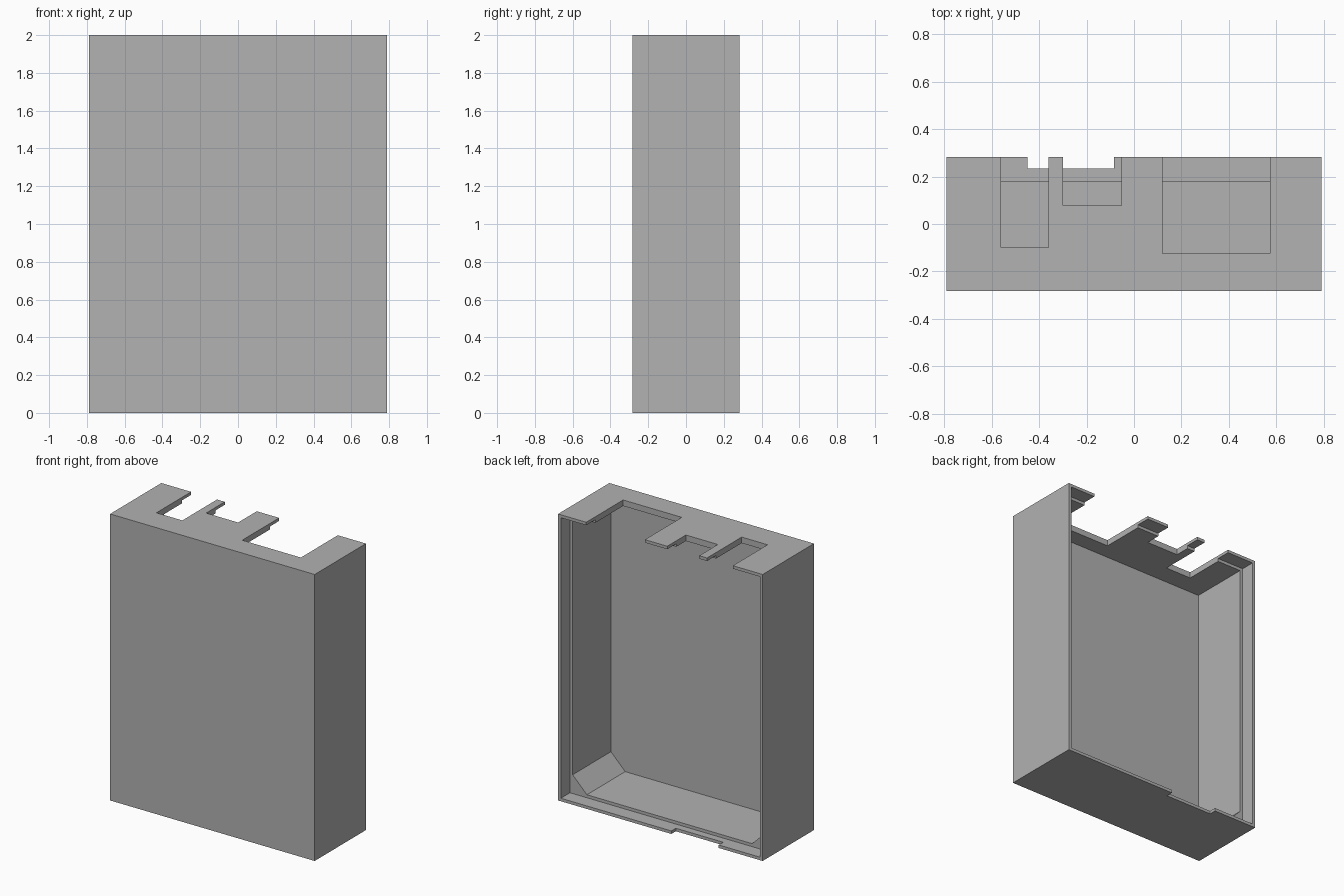
import bpy
import bmesh
from mathutils import Vector

cube = bpy.data.objects.get("Cube")
if cube:
    bpy.data.objects.remove(cube, do_unlink=True)

# Main sizes
W, D, H = 0.79, 0.2825, 2.0     # half width, half depth, height
WALL, LIP = 0.042, 0.021        # full wall and thin rear lip
STEP_Y = 0.182                  # where the wall thins to the lip
CHAMFER = 0.11                  # filled lower inside corners
OUT = 0.1                       # overshoot of cutters

grey = bpy.data.materials.new("plain grey")
grey.use_nodes = True
colour = (0.445, 0.445, 0.445, 1)
grey.diffuse_color = colour
grey.node_tree.nodes["Principled BSDF"].inputs["Base Color"].default_value = colour


def prism(name, outline, y0, y1):
    """Extrude an x-z outline from y0 to y1."""
    bm = bmesh.new()
    face = bm.faces.new([bm.verts.new((x, y0, z)) for x, z in outline])
    result = bmesh.ops.extrude_face_region(bm, geom=[face])
    verts = [v for v in result["geom"] if isinstance(v, bmesh.types.BMVert)]
    bmesh.ops.translate(bm, verts=verts, vec=Vector((0, y1 - y0, 0)))
    bmesh.ops.recalc_face_normals(bm, faces=bm.faces)
    mesh = bpy.data.meshes.new(name)
    bm.to_mesh(mesh)
    bm.free()
    mesh.materials.append(grey)
    obj = bpy.data.objects.new(name, mesh)
    bpy.context.scene.collection.objects.link(obj)
    return obj


def block(name, x0, x1, y0, y1, z0, z1):
    return prism(name, [(x0, z0), (x1, z0), (x1, z1), (x0, z1)], y0, y1)


def cut(target, cutter):
    mod = target.modifiers.new(cutter.name, "BOOLEAN")
    mod.operation = "DIFFERENCE"
    mod.solver = "EXACT"
    mod.object = cutter
    cutter.hide_render = True
    bpy.context.view_layer.objects.active = target
    bpy.ops.object.modifier_apply(modifier=mod.name)
    bpy.data.objects.remove(cutter, do_unlink=True)


# Outer shell, open at the back
shell = block("case_shell", -W, W, -D, D, 0, H)

# Main cavity with chamfered lower corners
ix, top = W - WALL, H - WALL
right_side = [(ix - CHAMFER, WALL), (ix, WALL + CHAMFER), (ix, top)]
left_side = [(-x, z) for x, z in reversed(right_side)]
cut(shell, prism("cavity_cutter", right_side + left_side, -D + WALL, D + OUT))

# Rebate that leaves the thin lip around the rear opening
cut(shell, block("rebate_cutter", -W + LIP, W - LIP, STEP_Y, D + OUT, LIP, H - LIP))

# Notches through the top wall: x from, x to, front edge
for x0, x1, y0 in ((-0.56, -0.36, -0.10), (-0.30, -0.053, 0.077), (0.12, 0.573, -0.125)):
    cut(shell, block("top_notch_cutter", x0, x1, y0, D + OUT, H - OUT, H + OUT))

# Shallow notch in the bottom lip
cut(shell, block("bottom_notch_cutter", -0.45, -0.085, 0.233, D + OUT, -OUT, OUT))
